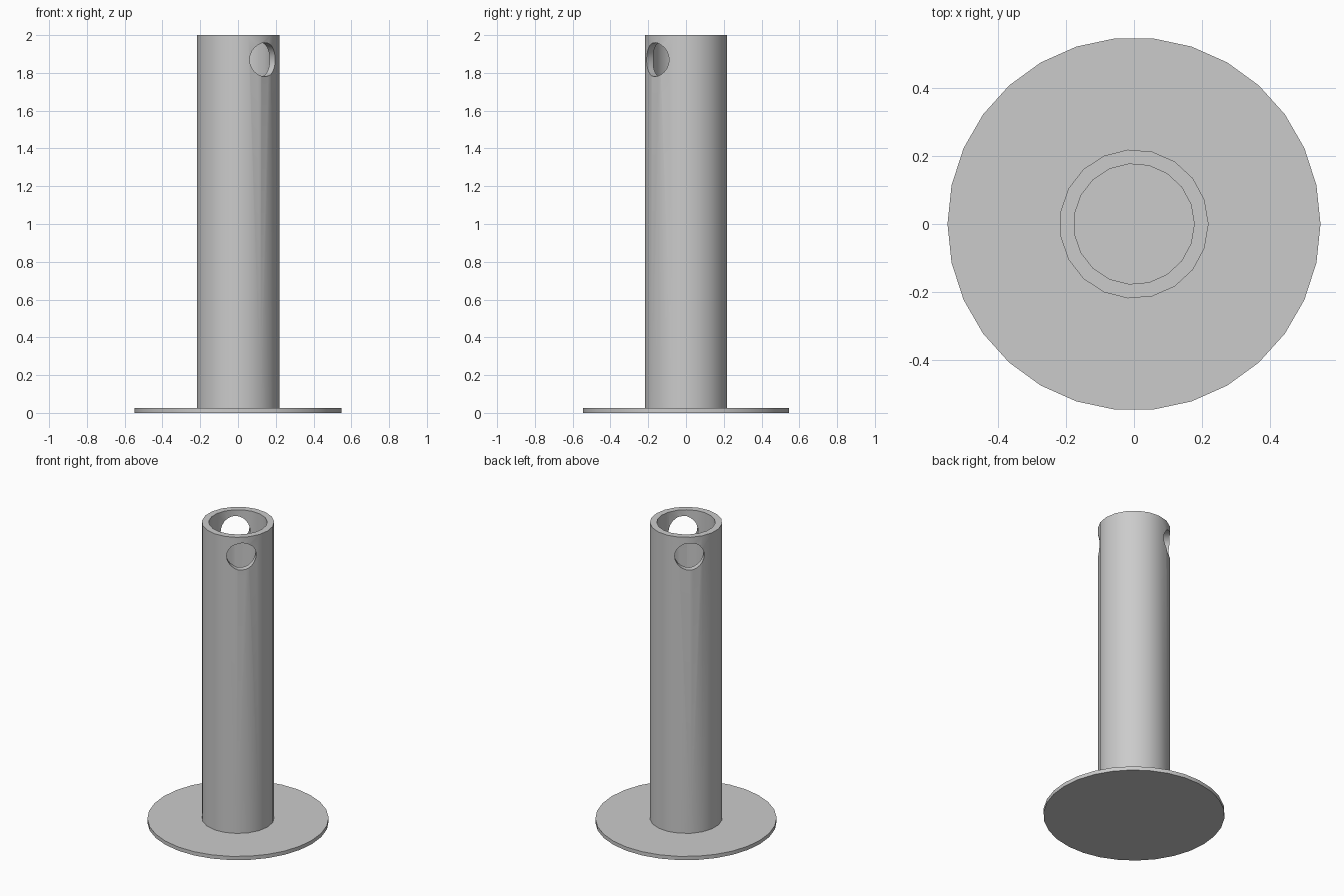
import bpy
import math
from mathutils import Vector

BASE_R, BASE_H = 0.548, 0.025
TUBE_R, BORE_R, TOP = 0.219, 0.177, 2.0
HOLE_R, HOLE_Z, HOLE_ANGLE = 0.09, 1.87, math.radians(-49)

cube = bpy.data.objects.get("Cube")
if cube:
    bpy.data.objects.remove(cube, do_unlink=True)

grey = bpy.data.materials.new("plain_grey")
grey.use_nodes = True
colour = (0.6, 0.6, 0.6, 1)
grey.diffuse_color = colour
grey.node_tree.nodes["Principled BSDF"].inputs["Base Color"].default_value = colour


def cylinder(name, radius, z0, z1, sides):
    """Upright cylinder with its first corner on +x."""
    bpy.ops.mesh.primitive_cylinder_add(
        vertices=sides, radius=radius, depth=z1 - z0, location=(0, 0, (z0 + z1) / 2))
    ob = bpy.context.object
    ob.name = name
    ob.rotation_euler.z = -math.pi / 2
    ob.data.materials.append(grey)
    return ob


def cut(target, cutter):
    """Subtract the cutter from the target, then discard it."""
    mod = target.modifiers.new("cut", 'BOOLEAN')
    mod.operation = 'DIFFERENCE'
    mod.solver = 'EXACT'
    mod.object = cutter
    bpy.context.view_layer.objects.active = target
    bpy.ops.object.modifier_apply(modifier=mod.name)
    bpy.data.objects.remove(cutter, do_unlink=True)


def smooth(ob):
    bpy.ops.object.select_all(action='DESELECT')
    ob.select_set(True)
    bpy.context.view_layer.objects.active = ob
    bpy.ops.object.shade_smooth_by_angle(angle=math.radians(30))


# Thin round foot
base = cylinder("base_plate", BASE_R, 0, BASE_H, 30)

# Hollow post standing on the foot
post = cylinder("post_tube", TUBE_R, BASE_H, TOP, 19)
cut(post, cylinder("bore_cutter", BORE_R, BASE_H - 0.1, TOP + 0.1, 19))

# Cross hole passing through both walls near the top
drill = cylinder("hole_cutter", HOLE_R, -0.5, 0.5, 24)
axis = Vector((math.cos(HOLE_ANGLE), math.sin(HOLE_ANGLE), 0))
drill.location = (0, 0, HOLE_Z)
drill.rotation_euler = axis.to_track_quat('Z', 'Y').to_euler()
cut(post, drill)

for part in (base, post):
    smooth(part)
